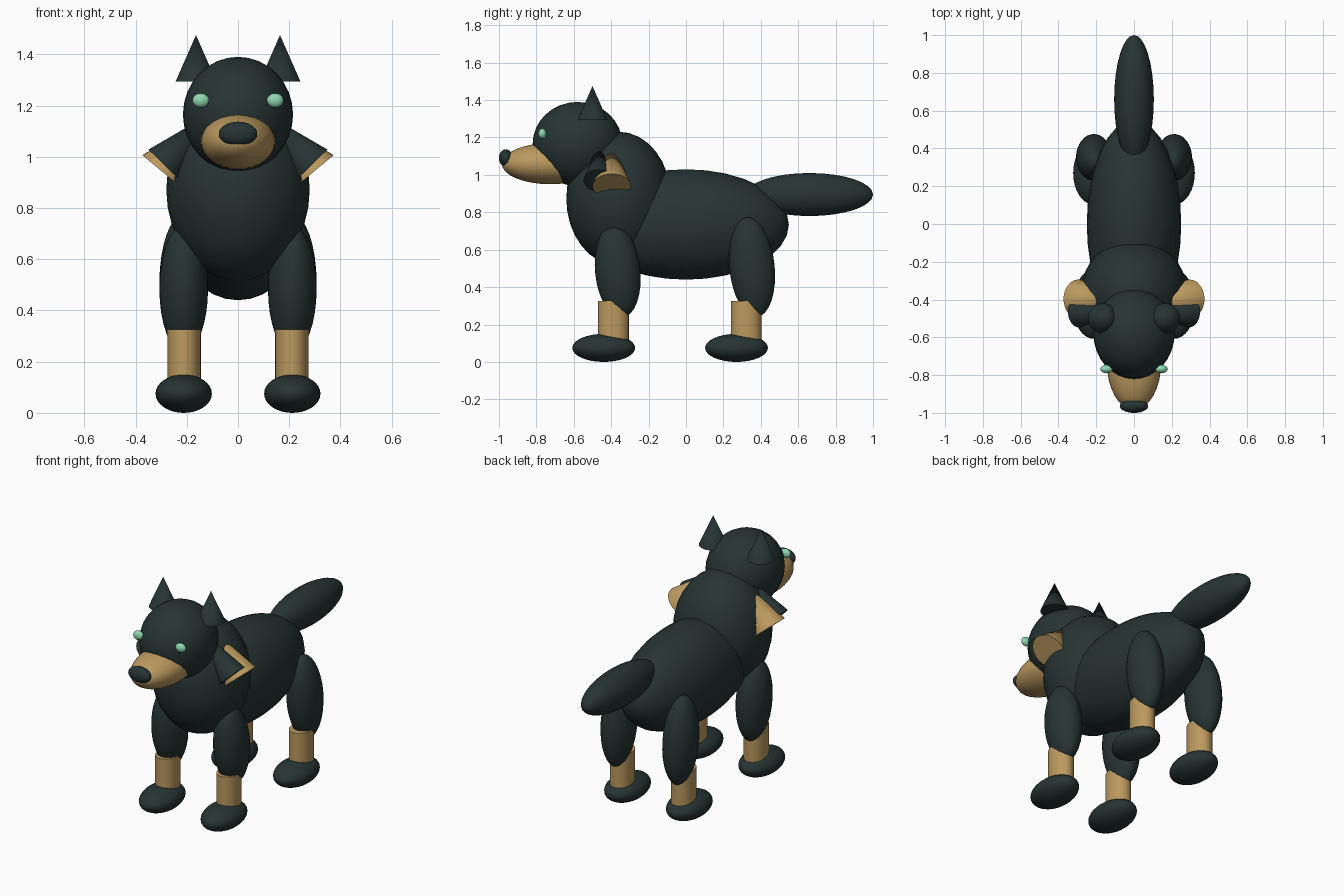
import bpy
from mathutils import Vector

if "Cube" in bpy.data.objects:
    bpy.data.objects.remove(bpy.data.objects["Cube"])


def material(name, rgb):
    m = bpy.data.materials.new(name)
    m.diffuse_color = (*rgb, 1)
    m.use_nodes = True
    m.node_tree.nodes["Principled BSDF"].inputs["Base Color"].default_value = m.diffuse_color
    return m


BLACK = material("black_fur", (0.020, 0.034, 0.034))
TAN = material("tan_fur", (0.50, 0.32, 0.115))
GREEN = material("eye_green", (0.27, 0.68, 0.43))


def finish(name, mat):
    ob = bpy.context.object
    ob.name = name
    ob.data.materials.append(mat)
    bpy.ops.object.shade_smooth_by_angle(angle=0.7)
    return ob


def ball(name, mat, loc, radii, tilt=0.0):
    """Ellipsoid, tilted about the x axis."""
    bpy.ops.mesh.primitive_uv_sphere_add(segments=32, ring_count=16, radius=1,
                                         location=loc, rotation=(tilt, 0, 0))
    bpy.context.object.scale = radii
    return finish(name, mat)


def cone(name, mat, base, apex, radius):
    """Cone from the centre of its base to its apex."""
    base, apex = Vector(base), Vector(apex)
    axis = apex - base
    bpy.ops.mesh.primitive_cone_add(vertices=32, radius1=radius, radius2=0,
                                    depth=axis.length, location=(base + apex) / 2,
                                    rotation=axis.to_track_quat('Z', 'Y').to_euler())
    return finish(name, mat)


# Trunk and tail
ball("body", BLACK, (0, 0, 0.735), (0.25, 0.55, 0.295))
ball("chest", BLACK, (0, -0.36, 0.873), (0.28, 0.28, 0.358))
ball("tail", BLACK, (0, 0.66, 0.895), (0.105, 0.34, 0.115))

# Head, muzzle and nose
ball("head", BLACK, (0, -0.58, 1.165), (0.215, 0.24, 0.225))
ball("muzzle", TAN, (0, -0.725, 1.06), (0.145, 0.26, 0.11))
ball("nose", BLACK, (0, -0.963, 1.09), (0.075, 0.037, 0.047))

for side, s in (("right", -1), ("left", 1)):
    ball(f"eye_{side}", GREEN, (s * 0.145, -0.768, 1.22), (0.033, 0.022, 0.028))
    cone(f"ear_{side}", BLACK, (s * 0.164, -0.5, 1.293), (s * 0.164, -0.5, 1.475), 0.08)

    # Flared ruff tufts beside the neck
    cone(f"black_tuft_{side}", BLACK, (s * 0.29, -0.465, 0.97),
         (s * 0.08, -0.465, 1.185), 0.083)
    cone(f"tan_tuft_{side}", TAN, (s * 0.294, -0.397, 0.94),
         (s * 0.09, -0.397, 1.185), 0.103)

    # Legs: thigh, tan shin and paw
    for end, y, thigh_y, thigh_z, rz in (("front", -0.388, -0.365, 0.485, 0.25),
                                         ("hind", 0.322, 0.353, 0.507, 0.268)):
        ball(f"{end}_thigh_{side}", BLACK, (s * 0.212, thigh_y, thigh_z),
             (0.095, 0.121, rz), 0.1)
        bpy.ops.mesh.primitive_cylinder_add(vertices=32, radius=1, depth=1,
                                            location=(s * 0.21, y, 0.2))
        bpy.context.object.scale = (0.065, 0.082, 0.25)
        finish(f"{end}_shin_{side}", TAN)
        ball(f"{end}_paw_{side}", BLACK, (s * 0.212, y - 0.052, 0.075),
             (0.11, 0.168, 0.075))
